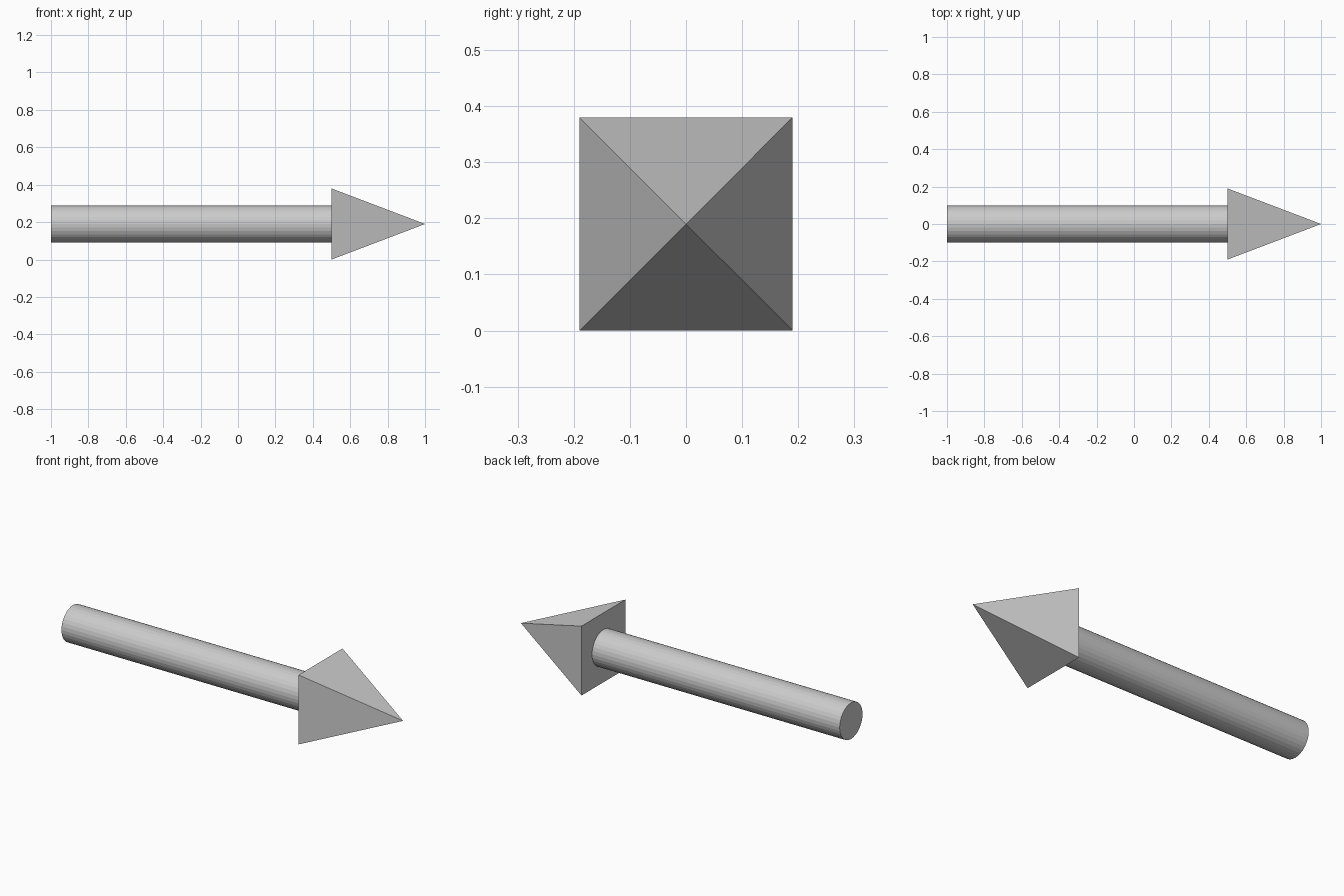
import bpy
from math import pi, sqrt

if "Cube" in bpy.data.objects:
    bpy.data.objects.remove(bpy.data.objects["Cube"])

AXIS_Z = 0.19   # height of the arrow's centre line
HALF = 0.19     # half width of the square head


def along_x(name, sides, r1, x0, x1, r2, twist=0.0):
    """Cone or cylinder running along +x from x0 to x1."""
    bpy.ops.mesh.primitive_cone_add(vertices=sides, radius1=r1, radius2=r2,
                                    depth=x1 - x0)
    ob = bpy.context.object
    ob.name = name
    ob.rotation_mode = 'ZYX'          # twist about own axis first, then lay down
    ob.rotation_euler = (0, pi / 2, twist)
    ob.location = ((x0 + x1) / 2, 0, AXIS_Z)
    # spin about own axis before the tilt
    from mathutils import Matrix
    ob.rotation_mode = 'XYZ'
    ob.rotation_euler = (0, pi / 2, 0)
    ob.data.transform(Matrix.Rotation(twist, 4, 'Z'))
    return ob


# Round shaft
along_x("shaft", 32, 0.099, -1.0, 0.5, 0.099)

# Four-sided pyramid head, corners turned to square it with the axes
along_x("arrow_head", 4, HALF * sqrt(2), 0.5, 1.0, 0.0, pi / 4)
